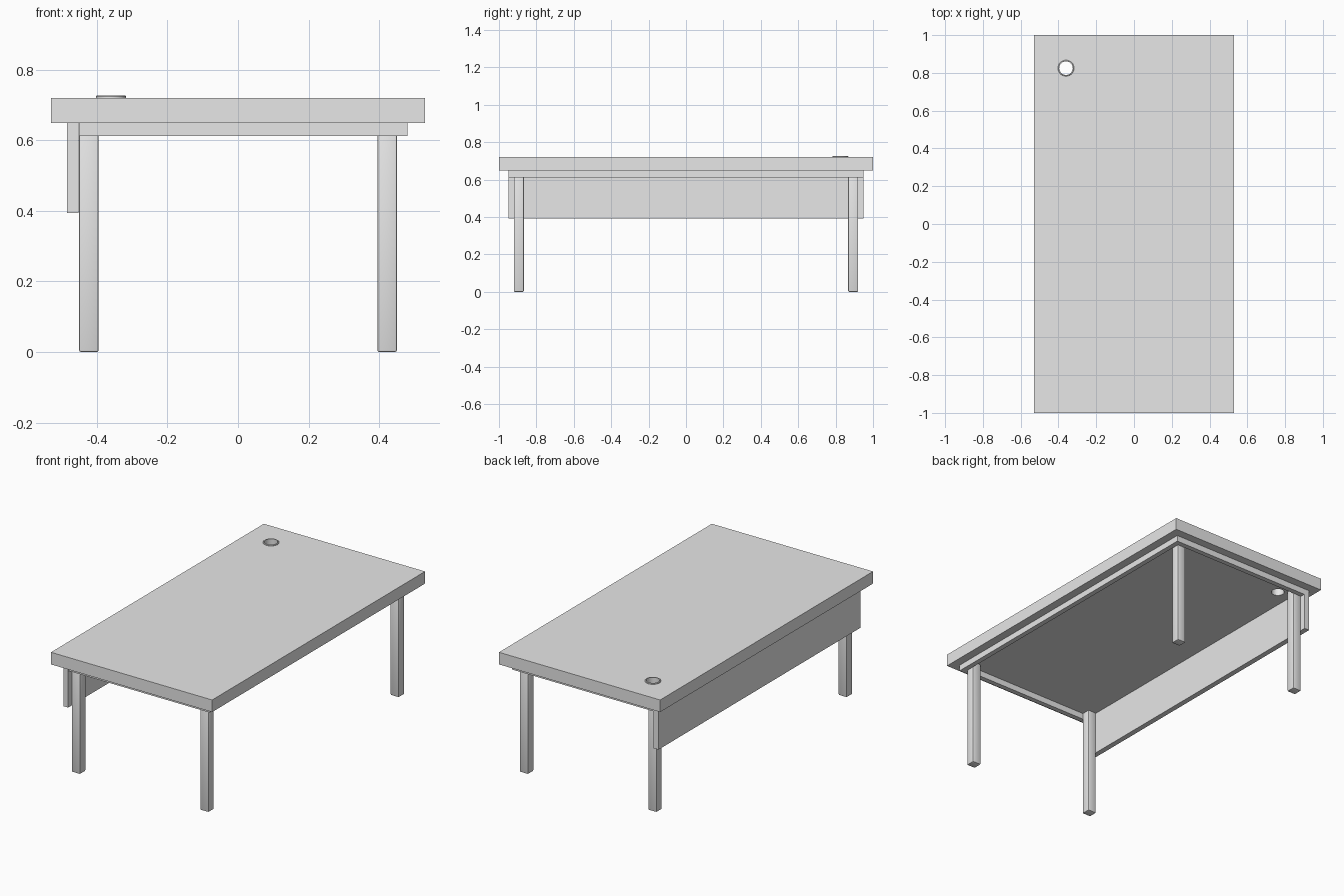
import bpy, bmesh, math
from mathutils import Vector

cube = bpy.data.objects.get("Cube")
if cube:
    bpy.data.objects.remove(cube, do_unlink=True)

grey = bpy.data.materials.new("light grey")
grey.use_nodes = True
grey.diffuse_color = (0.8, 0.8, 0.8, 1)
grey.node_tree.nodes["Principled BSDF"].inputs["Base Color"].default_value = (0.8, 0.8, 0.8, 1)


def add_object(name, bm):
    bmesh.ops.recalc_face_normals(bm, faces=bm.faces)
    mesh = bpy.data.meshes.new(name)
    bm.to_mesh(mesh)
    bm.free()
    mesh.materials.append(grey)
    obj = bpy.data.objects.new(name, mesh)
    bpy.context.collection.objects.link(obj)
    return obj


def box(name, low, high, bevel=0):
    low, high = Vector(low), Vector(high)
    size, middle = high - low, (high + low) / 2
    bm = bmesh.new()
    bmesh.ops.create_cube(bm, size=1)
    for v in bm.verts:
        v.co = Vector(a * b for a, b in zip(v.co, size)) + middle
    if bevel:
        bmesh.ops.bevel(bm, geom=bm.edges[:], offset=bevel, segments=2,
                        profile=0.5, affect='EDGES')
    return add_object(name, bm)


def smooth(obj):
    bpy.ops.object.select_all(action='DESELECT')
    obj.select_set(True)
    bpy.context.view_layer.objects.active = obj
    bpy.ops.object.shade_smooth_by_angle(angle=math.radians(35))


TOP, UNDER, RAIL_LOW = 0.72, 0.648, 0.612
HX, HY = 0.48, 0.95        # outer half size of the frame
T = 0.03                   # frame thickness
HOLE = Vector((-0.36, 0.825, 0))

# Tabletop with a round cable hole
tabletop = box("tabletop", (-0.53, -1, UNDER), (0.53, 1, TOP))
bm = bmesh.new()
bmesh.ops.create_cone(bm, cap_ends=True, segments=24, radius1=0.039, radius2=0.039, depth=0.4)
bmesh.ops.translate(bm, verts=bm.verts, vec=HOLE + Vector((0, 0, TOP)))
cutter = add_object("hole_cutter", bm)
cutter.hide_render = True
cut = tabletop.modifiers.new("cable hole", 'BOOLEAN')
cut.operation = 'DIFFERENCE'
cut.solver = 'EXACT'
cut.object = cutter
bpy.context.view_layer.objects.active = tabletop
bpy.ops.object.modifier_apply(modifier=cut.name)
bpy.data.objects.remove(cutter, do_unlink=True)

# Cable grommet: flanged sleeve turned around the hole
bm = bmesh.new()
profile = [(0.036, UNDER), (0.039, UNDER), (0.039, TOP), (0.043, TOP),
           (0.043, 0.724), (0.041, 0.726), (0.036, 0.726)]
verts = [bm.verts.new((r, 0, z)) for r, z in profile]
edges = [bm.edges.new((a, b)) for a, b in zip(verts, verts[1:] + verts[:1])]
bmesh.ops.spin(bm, geom=verts + edges, cent=(0, 0, 0), axis=(0, 0, 1),
               angle=math.tau, steps=24, use_merge=False)
bmesh.ops.remove_doubles(bm, verts=bm.verts, dist=0.0001)
bmesh.ops.translate(bm, verts=bm.verts, vec=HOLE)
smooth(add_object("cable_grommet", bm))

# Frame rails on three sides
box("side_rail", (HX - T, -HY, RAIL_LOW), (HX, HY, UNDER))
for name, s in (("front_rail", -1), ("back_rail", 1)):
    ys = sorted((s * HY, s * (HY - T)))
    box(name, (T - HX, ys[0], RAIL_LOW), (HX - T, ys[1], UNDER))

# Modesty panel on the fourth side
box("modesty_panel", (-HX - 0.004, -HY, 0.393), (T - HX - 0.002, HY, UNDER))

# Legs tucked inside the frame corners
for x_name, sx in (("left", 1), ("right", -1)):
    for y_name, sy in (("front", -1), ("back", 1)):
        x, y = sx * 0.4225, sy * 0.8935
        leg = box(f"{y_name}_{x_name}_leg", (x - 0.0275, y - 0.0265, 0),
                  (x + 0.0275, y + 0.0265, UNDER), bevel=0.005)
        smooth(leg)
